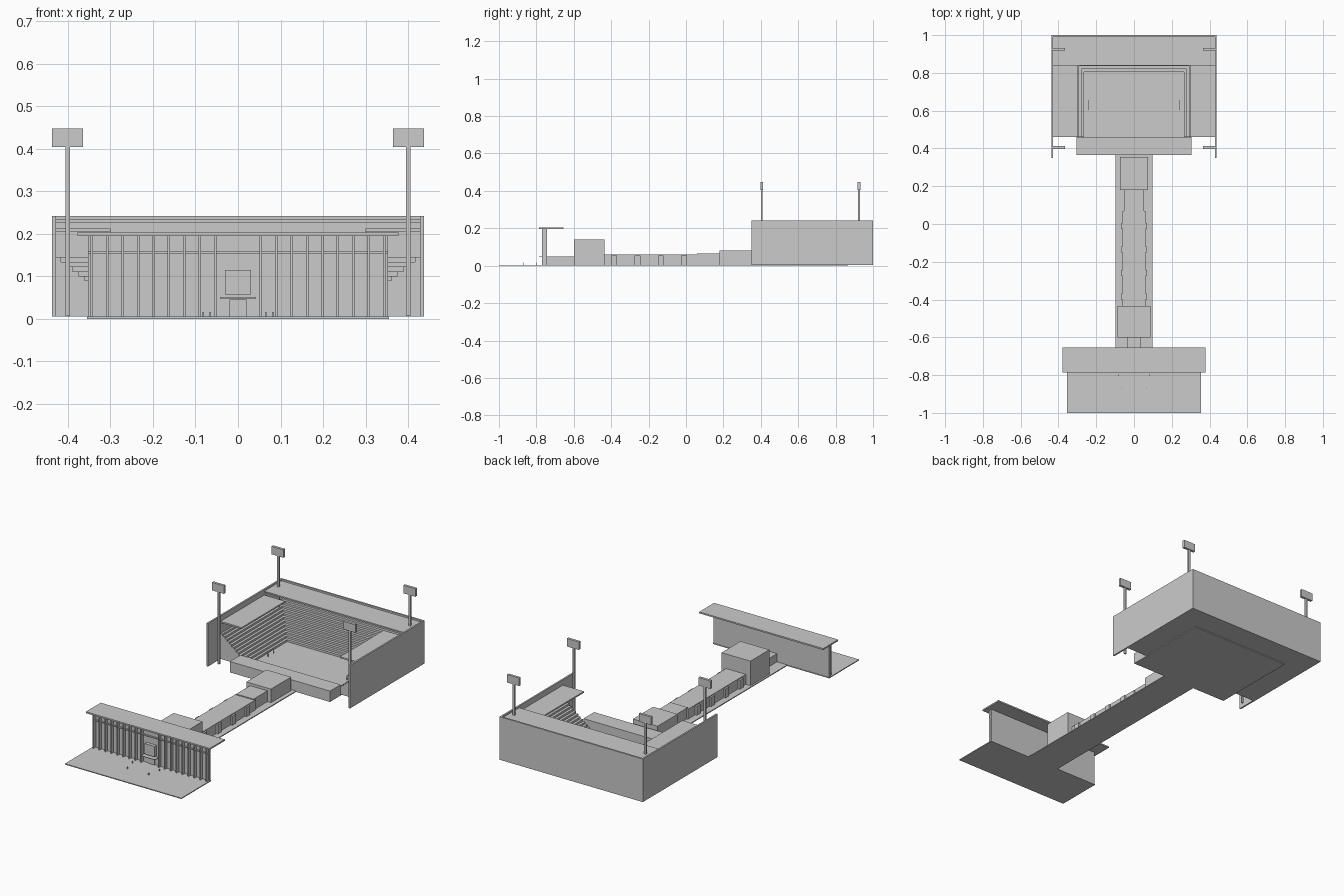
import bpy
import bmesh

cube = bpy.data.objects.get("Cube")
if cube:
    bpy.data.objects.remove(cube, do_unlink=True)

grey = bpy.data.materials.new("plain_grey")
grey.use_nodes = True
grey.diffuse_color = (0.6, 0.6, 0.6, 1)
grey.node_tree.nodes["Principled BSDF"].inputs["Base Color"].default_value = (0.6, 0.6, 0.6, 1)


def finish(name, bm):
    bmesh.ops.recalc_face_normals(bm, faces=bm.faces)
    mesh = bpy.data.meshes.new(name)
    bm.to_mesh(mesh)
    bm.free()
    mesh.materials.append(grey)
    obj = bpy.data.objects.new(name, mesh)
    bpy.context.collection.objects.link(obj)
    return obj


def box(name, x, y, z):
    """Box from (low, high) ranges along each axis."""
    bm = bmesh.new()
    bmesh.ops.create_cube(bm, size=1)
    for v in bm.verts:
        for i, (lo, hi) in enumerate((x, y, z)):
            v.co[i] = hi if v.co[i] > 0 else lo
    return finish(name, bm)


def wide(name, half, y, z):
    return box(name, (-half, half), y, z)


def pair(name, x, y, z):
    box("left_" + name, x, y, z)
    box("right_" + name, (-x[1], -x[0]), y, z)


def stand(name, start, end, along, place):
    """Stepped seating: a stair profile extruded between two positions."""
    steps, base, top = 12, 0.012, 0.145
    run, rise = (end - start) / steps, (top - base) / steps
    profile = [(start, 0.005)]
    for i in range(steps):
        z = base + (i + 1) * rise
        profile += [(start + i * run, z), (start + (i + 1) * run, z)]
    profile.append((end, 0.005))
    bm = bmesh.new()
    face = bm.faces.new([bm.verts.new(place(d, along[0], z)) for d, z in profile])
    ext = bmesh.ops.extrude_face_region(bm, geom=[face])
    shift = place(0, along[1], 0)
    origin = place(0, along[0], 0)
    delta = [b - a for a, b in zip(origin, shift)]
    bmesh.ops.translate(bm, vec=delta,
                        verts=[g for g in ext["geom"] if isinstance(g, bmesh.types.BMVert)])
    finish(name, bm)


# Ground slabs
wide("plaza", 0.355, (-1, -0.74), (0, 0.005))
wide("corridor_base", 0.098, (-0.74, 0.37), (0, 0.005))
wide("stadium_base", 0.305, (0.365, 0.865), (0, 0.006))

# Entrance facade with fins, beam and canopy
wide("facade_wall", 0.353, (-0.752, -0.742), (0.004, 0.196))
wide("facade_canopy", 0.378, (-0.785, -0.655), (0.195, 0.203))
wide("facade_beam", 0.353, (-0.76, -0.75), (0.152, 0.158))
for i in range(9):
    x = 0.054 + i * 0.0362
    pair("facade_fin", (x - 0.003, x + 0.003), (-0.77, -0.75), (0.004, 0.196))
wide("entrance_sign_panel", 0.03, (-0.77, -0.75), (0.057, 0.115))
wide("door_canopy", 0.042, (-0.785, -0.75), (0.048, 0.051))
wide("entrance_door", 0.02, (-0.757, -0.75), (0.004, 0.045))
for x, y in ((0.065, -0.87), (0.082, -0.80)):
    pair("bollard", (x - 0.002, x + 0.002), (y - 0.002, y + 0.002), (0.004, 0.016))

# Linking halls
wide("entry_link", 0.035, (-0.745, -0.595), (0.004, 0.05))
wide("lobby_hall", 0.088, (-0.6, -0.435), (0.004, 0.14))
wide("corridor", 0.06, (-0.435, 0.07), (0.004, 0.06))
wide("corridor_end", 0.053, (0.06, 0.185), (0.004, 0.065))
wide("stadium_lobby", 0.075, (0.18, 0.355), (0.004, 0.08))
for i in range(4):
    y = -0.385 + i * 0.125
    pair("corridor_pod", (0.058, 0.07), (y - 0.016, y + 0.016), (0.004, 0.055))

# Stadium shell
pair("side_wall", (0.428, 0.437), (0.35, 1), (0.005, 0.242))
wide("back_wall", 0.437, (0.99, 1), (0.005, 0.242))
wide("back_roof", 0.43, (0.84, 0.992), (0.226, 0.233))
pair("side_roof", (0.3, 0.43), (0.46, 0.84), (0.204, 0.212))
wide("front_block", 0.305, (0.365, 0.458), (0.004, 0.06))
wide("field", 0.266, (0.455, 0.806), (0.005, 0.012))

# Seating on three sides
stand("left_stand", 0.265, 0.43, (0.46, 0.99), lambda d, a, z: (d, a, z))
stand("right_stand", 0.265, 0.43, (0.46, 0.99), lambda d, a, z: (-d, a, z))
stand("back_stand", 0.805, 0.99, (-0.43, 0.43), lambda d, a, z: (a, d, z))

# Goals
for y in (0.605, 0.655):
    pair("goal_post", (0.239, 0.242), (y - 0.0015, y + 0.0015), (0.01, 0.036))
pair("goal_bar", (0.239, 0.242), (0.6035, 0.6565), (0.033, 0.036))

# Floodlights
for y in (0.405, 0.925):
    pair("light_pole", (0.395, 0.406), (y - 0.005, y + 0.005), (0.006, 0.41))
    pair("light_panel", (0.365, 0.438), (y - 0.007, y + 0.007), (0.404, 0.448))
